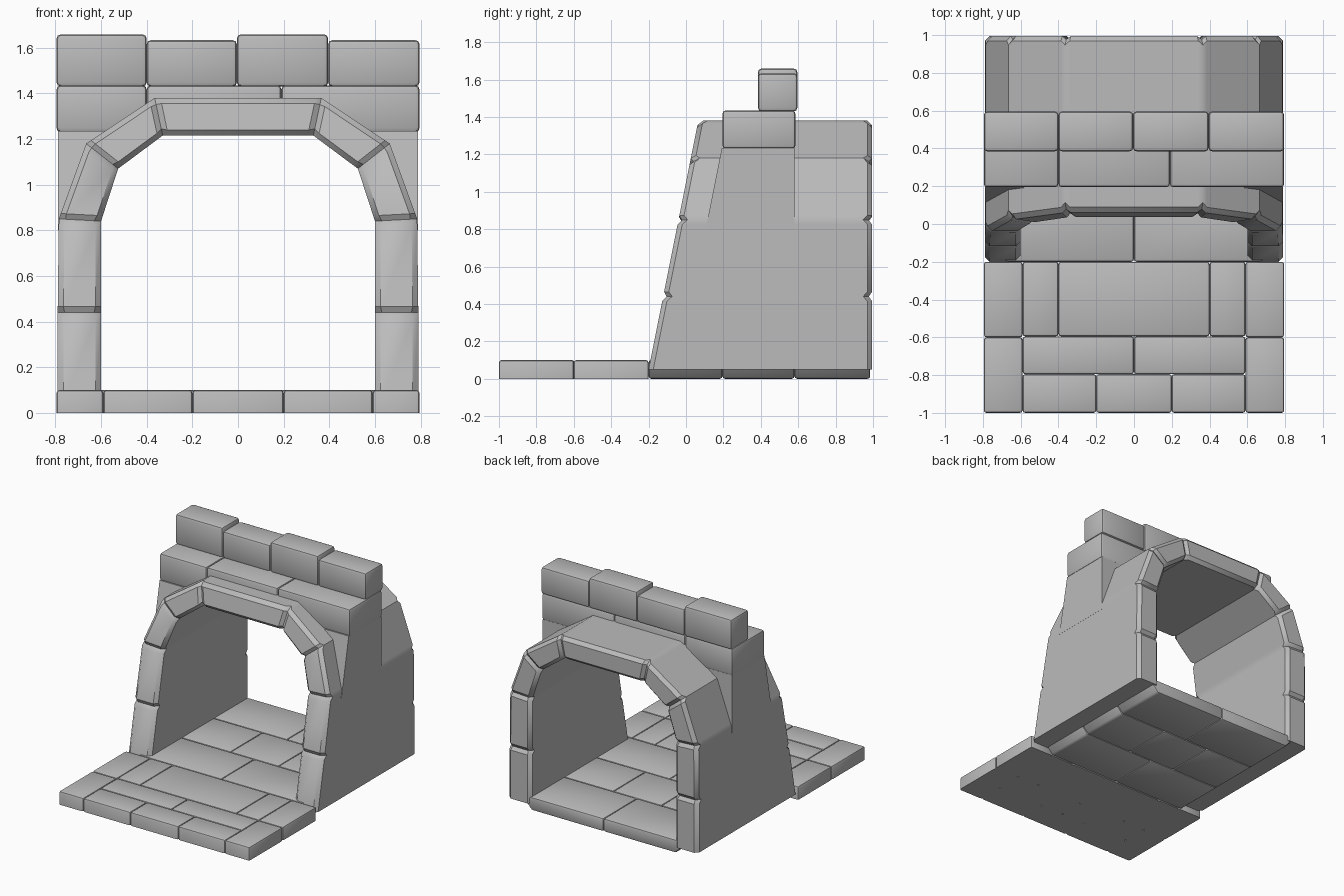
import bpy, bmesh, math
from mathutils import Vector

cube = bpy.data.objects.get("Cube")
if cube:
    bpy.data.objects.remove(cube, do_unlink=True)

stone = bpy.data.materials.new("grey_stone")
stone.use_nodes = True
GREY = (0.5, 0.5, 0.5, 1)
stone.diffuse_color = GREY
stone.node_tree.nodes["Principled BSDF"].inputs["Base Color"].default_value = GREY


def finish(name, bm):
    bmesh.ops.recalc_face_normals(bm, faces=bm.faces)
    mesh = bpy.data.meshes.new(name)
    bm.to_mesh(mesh)
    bm.free()
    mesh.materials.append(stone)
    obj = bpy.data.objects.new(name, mesh)
    bpy.context.collection.objects.link(obj)
    bpy.ops.object.select_all(action='DESELECT')
    obj.select_set(True)
    bpy.context.view_layer.objects.active = obj
    bpy.ops.object.shade_smooth_by_angle(angle=math.radians(35))
    return obj


def brick(name, xs, ys, zs, bevel=0.014, flat_bottom=False, taper=None):
    """Bevelled block; taper pulls the lower outer edge inwards."""
    bm = bmesh.new()
    for v in bmesh.ops.create_cube(bm, size=1)["verts"]:
        v.co = Vector([r[0] if c < 0 else r[1] for r, c in zip((xs, ys, zs), v.co)])
        if taper and v.co.z == zs[0] and abs(v.co.x) > taper:
            v.co.x = math.copysign(taper, v.co.x)
    edges = [e for e in bm.edges
             if not flat_bottom or max(v.co.z for v in e.verts) > zs[0]]
    bmesh.ops.bevel(bm, geom=edges, offset=bevel, segments=2, profile=0.5,
                    affect='EDGES', clamp_overlap=True)
    return finish(name, bm)


def row(name, cuts, ys, zs, **kw):
    for i, xs in enumerate(zip(cuts, cuts[1:])):
        brick(f"{name}_{i + 1}", xs, ys, zs, **kw)


# Front paving
W, E = 0.795, 0.59
SLAB = (0, 0.1)
for side, xs in (("right", (-W, -E)), ("left", (E, W))):
    for i, y in enumerate((-1, -0.6)):
        brick(f"{side}_edge_paver_{i + 1}", xs, (y, y + 0.4), SLAB, flat_bottom=True)
row("front_paver", (-E, -0.2, 0.2, E), (-1, -0.795), SLAB, flat_bottom=True)
row("second_paver", (-E, 0, E), (-0.795, -0.595), SLAB, flat_bottom=True)
row("third_paver", (-E, -0.4, 0.4, E), (-0.595, -0.2), SLAB, flat_bottom=True)

# Tunnel paving
T = 0.69
row("tunnel_paver_front", (-T, 0, T), (-0.2, 0.195), SLAB, taper=0.6)
row("tunnel_paver_middle", (-T, -0.2, 0.2, T), (0.195, 0.58), SLAB, taper=0.6)
row("tunnel_paver_back", (-T, 0, T), (0.58, 0.985), SLAB, taper=0.6)


# Tunnel vault: a chamfered section swept over the arch, notched at the joints
def front_y(z):
    return -0.2 + 0.2 * (z - 0.05)


BACK = 0.995
half = [((0.79, 0.05), (0.6, 0.05)), ((0.79, 0.44), (0.6, 0.44)),
        ((0.785, 0.85), (0.6, 0.84)), ((0.665, 1.18), (0.525, 1.07)),
        ((0.365, 1.38), (0.33, 1.215))]
stations = [(Vector(o), Vector(i)) for o, i in half]
flip = Vector((-1, 1))
stations += [(o * flip, i * flip) for o, i in reversed(stations)]


def section(bm, outer, inner, chamfer, dent):
    across = (outer - inner).normalized() * chamfer
    cut = chamfer + dent
    pts = [(inner, 0, cut), (inner + across, 0, dent),
           (outer - across, 0, dent), (outer, 0, cut),
           (outer, 1, cut), (outer - across, 1, dent),
           (inner + across, 1, dent), (inner, 1, cut)]
    return [bm.verts.new((p.x, BACK - d if back else front_y(p.y) + d, p.y))
            for p, back, d in pts]


def toward(a, b, dist):
    return tuple(p + (q - p).normalized() * dist for p, q in zip(a, b))


bm = bmesh.new()
loops = []
last = len(stations) - 1
for k, s in enumerate(stations):
    if k in (0, last):
        loops.append(section(bm, *s, 0.025, 0))
        continue
    loops.append(section(bm, *toward(s, stations[k - 1], 0.025), 0.025, 0))
    loops.append(section(bm, *s, 0.03, 0.018))
    loops.append(section(bm, *toward(s, stations[k + 1], 0.025), 0.025, 0))
for a, b in zip(loops, loops[1:]):
    for j in range(len(a)):
        n = (j + 1) % len(a)
        bm.faces.new((a[j], a[n], b[n], b[j]))
bm.faces.new(loops[0])
bm.faces.new(loops[-1])
finish("tunnel_vault", bm)

# Spandrel walls filling the corners below the parapet
profile = [(0.788, 0.8), (0.788, 1.235), (0.45, 1.235), (0.59, 1.13), (0.7, 0.85)]
for side, sx in (("left", 1), ("right", -1)):
    bm = bmesh.new()
    front = [bm.verts.new((sx * x, front_y(z) + 0.155, z)) for x, z in profile]
    rear = [bm.verts.new((sx * x, 0.58, z)) for x, z in profile]
    bm.faces.new(front)
    bm.faces.new(rear)
    for j in range(len(profile)):
        n = (j + 1) % len(profile)
        bm.faces.new((front[j], front[n], rear[n], rear[j]))
    finish(f"{side}_spandrel", bm)

# Parapet: lower course and uneven upper course
row("lower_parapet_block", (-W, -0.4, 0.19, W), (0.195, 0.585), (1.23, 1.435), bevel=0.018)
tops = (-W, -0.4, -0.005, 0.395, W)
for i, xs in enumerate(zip(tops, tops[1:])):
    brick(f"upper_parapet_block_{i + 1}", xs, (0.385, 0.595),
          (1.43, 1.633 if i % 2 else 1.658), bevel=0.018)
